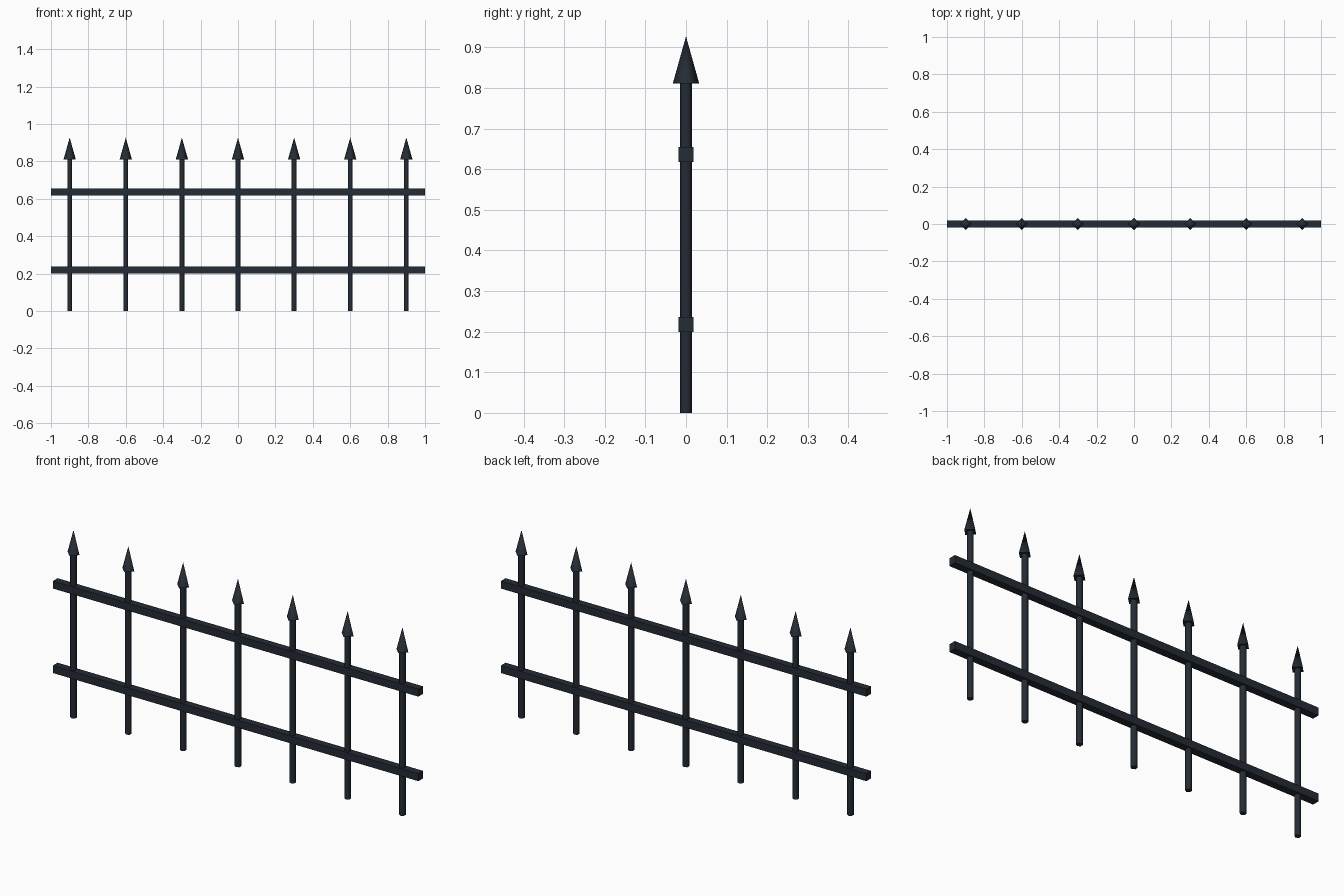
import bpy, bmesh
from mathutils import Matrix, Vector

if "Cube" in bpy.data.objects:
    bpy.data.objects.remove(bpy.data.objects["Cube"])

iron = bpy.data.materials.new("dark_iron")
iron.diffuse_color = (0.018, 0.025, 0.035, 1)
iron.use_nodes = True
iron.node_tree.nodes["Principled BSDF"].inputs["Base Color"].default_value = iron.diffuse_color


def finish(name, bm, location):
    mesh = bpy.data.meshes.new(name)
    bm.to_mesh(mesh)
    bm.free()
    mesh.materials.append(iron)
    obj = bpy.data.objects.new(name, mesh)
    obj.location = location
    bpy.context.collection.objects.link(obj)
    return obj


def cone(name, sides, r_bottom, r_top, z0, z1, x):
    bm = bmesh.new()
    bmesh.ops.create_cone(bm, cap_ends=True, segments=sides, radius1=r_bottom,
                          radius2=r_top, depth=z1 - z0)
    bmesh.ops.remove_doubles(bm, verts=bm.verts, dist=1e-5)
    bm.normal_update()
    # sides shade smoothly, end caps stay flat
    for f in bm.faces:
        f.smooth = abs(f.normal.z) < 0.9
    return finish(name, bm, (x, 0, (z0 + z1) / 2))


def rail(name, z):
    bm = bmesh.new()
    bmesh.ops.create_cube(bm, size=1)
    bmesh.ops.scale(bm, vec=Vector((2.0, 0.037, 0.037)), verts=bm.verts)
    return finish(name, bm, (0, 0, z))


# two horizontal square rails
rail("lower_rail", 0.218)
rail("upper_rail", 0.636)

# seven hexagonal pickets with four-sided spear tips
for i in range(7):
    x = -0.9 + 0.3 * i
    cone(f"picket_{i + 1}", 6, 0.0148, 0.0148, 0.0, 0.815, x)
    cone(f"spear_tip_{i + 1}", 4, 0.0325, 0.0, 0.811, 0.927, x)
